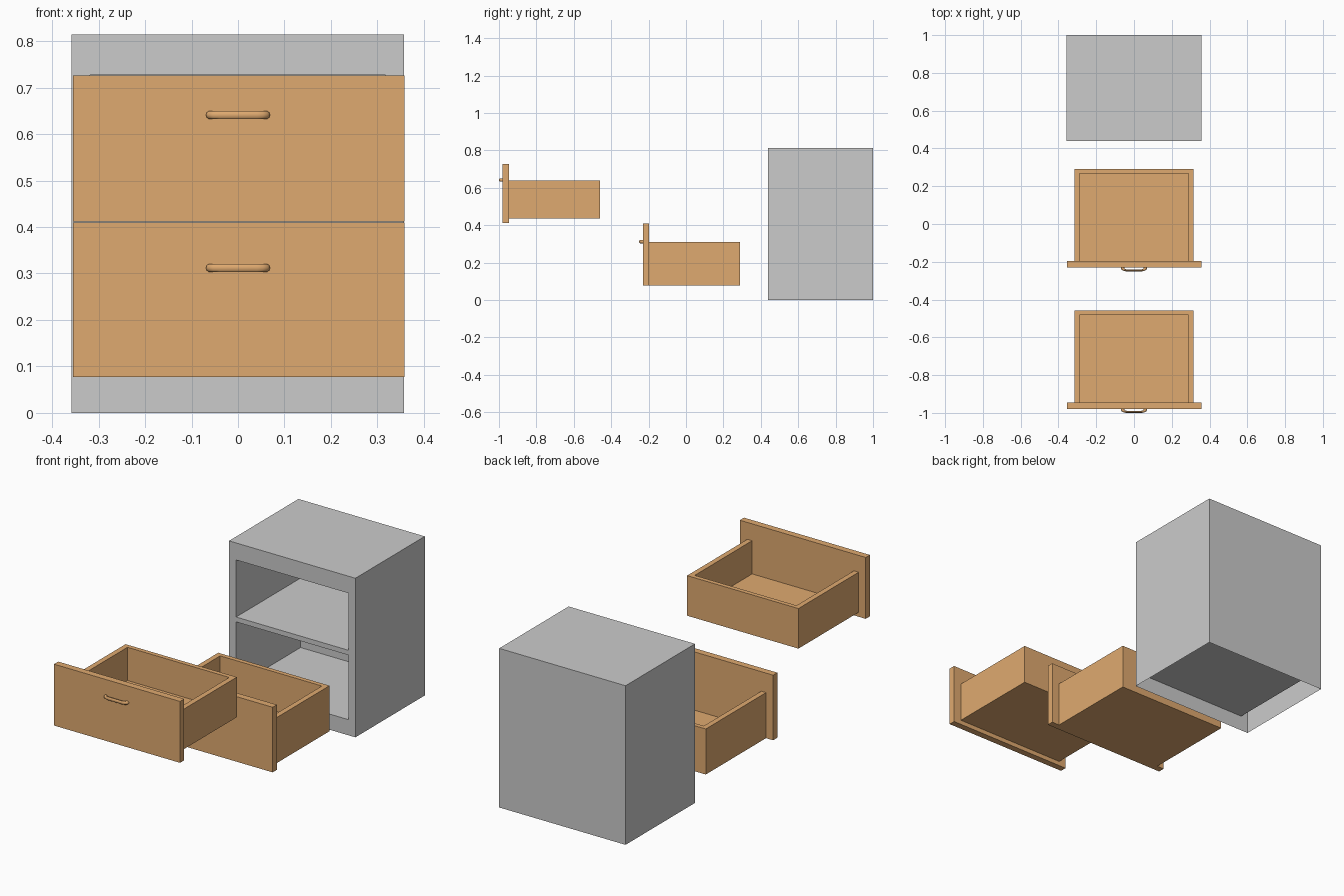
import bpy, bmesh
from math import radians

if "Cube" in bpy.data.objects:
    bpy.data.objects.remove(bpy.data.objects["Cube"])

wood = bpy.data.materials.new("brown_wood")
wood.diffuse_color = (0.74, 0.40, 0.16, 1)
wood.use_nodes = True
wood.node_tree.nodes["Principled BSDF"].inputs["Base Color"].default_value = wood.diffuse_color


def finish(bm, name, mat=None):
    bmesh.ops.remove_doubles(bm, verts=bm.verts, dist=1e-5)
    bmesh.ops.recalc_face_normals(bm, faces=bm.faces)
    me = bpy.data.meshes.new(name)
    bm.to_mesh(me)
    bm.free()
    ob = bpy.data.objects.new(name, me)
    bpy.context.collection.objects.link(ob)
    if mat:
        me.materials.append(mat)
    return ob


def prism(name, outline, z0, z1, mat):
    """Extrude a flat xy outline from z0 up to z1."""
    bm = bmesh.new()
    face = bm.faces.new([bm.verts.new((x, y, z0)) for x, y in outline])
    top = bmesh.ops.extrude_face_region(bm, geom=[face], use_keep_orig=True)
    for v in top["geom"]:
        if isinstance(v, bmesh.types.BMVert):
            v.co.z = z1
    return finish(bm, name, mat)


def rect(x0, x1, y0, y1):
    return [(x0, y0), (x1, y0), (x1, y1), (x0, y1)]


# Cabinet: thin shell open underneath, with two drawer bays sunk into the front
def cabinet():
    X0, X1, Y0, Y1, H = -0.358, 0.357, 0.439, 1.0, 0.814
    bay_back = 0.96
    xs = [X0, X0 + 0.04, X1 - 0.04, X1]
    zs = [0, 0.08, 0.41, 0.435, 0.727, H]
    bm = bmesh.new()

    def quad(*pts):
        return bm.faces.new([bm.verts.new(p) for p in pts])

    bays = []
    for i in range(3):
        for k in range(5):
            a, b, c, d = xs[i], xs[i + 1], zs[k], zs[k + 1]
            f = quad((a, Y0, c), (b, Y0, c), (b, Y0, d), (a, Y0, d))
            if i == 1 and k in (1, 3):
                bays.append(f)
    # outer sides, back and top
    for x in (X0, X1):
        quad(*[(x, Y0, z) for z in zs], (x, Y1, H), (x, Y1, 0))
    quad((X0, Y1, 0), (X1, Y1, 0), (X1, Y1, H), (X0, Y1, H))
    quad(*[(x, Y0, H) for x in xs], (X1, Y1, H), (X0, Y1, H))
    bmesh.ops.remove_doubles(bm, verts=bm.verts, dist=1e-5)
    # push the bays back
    for f in bays:
        new = bmesh.ops.extrude_discrete_faces(bm, faces=[f])["faces"][0]
        for v in new.verts:
            v.co.y = bay_back
    finish(bm, "cabinet")


# Bow handle swept along a short arched path
def handle(name, y, z):
    cu = bpy.data.curves.new(name, "CURVE")
    cu.dimensions = "3D"
    cu.bevel_depth = 0.009
    cu.bevel_resolution = 3
    cu.use_fill_caps = True
    pts = [(-0.06, 0.004), (-0.06, -0.006), (-0.057, -0.015), (-0.05, -0.021), (-0.04, -0.024)]
    pts += [(-px, py) for px, py in reversed(pts)]
    sp = cu.splines.new("POLY")
    sp.points.add(len(pts) - 1)
    for p, (px, py) in zip(sp.points, pts):
        p.co = (px, py, 0, 1)
    tmp = bpy.data.objects.new(name + "_path", cu)
    bpy.context.collection.objects.link(tmp)
    bpy.context.view_layer.update()
    me = bpy.data.meshes.new_from_object(tmp)
    bpy.data.objects.remove(tmp)
    ob = bpy.data.objects.new(name, me)
    bpy.context.collection.objects.link(ob)
    me.materials.clear()
    me.materials.append(wood)
    # flatten the bow front to back
    for v in me.vertices:
        v.co.y *= 0.6
        v.co.x, v.co.y, v.co.z = v.co.x, v.co.y + y, v.co.z + z
    bpy.ops.object.select_all(action="DESELECT")
    ob.select_set(True)
    bpy.context.view_layer.objects.active = ob
    bpy.ops.object.shade_smooth_by_angle(angle=radians(50))


# Drawer: front panel, U-shaped wall, floor and handle
def drawer(tag, y, panel_z, body_z, handle_z):
    yp, yb = y + 0.034, y + 0.521
    w, wi = 0.315, 0.288
    prism(tag + "_drawer_front", rect(-0.355, 0.358, y, yp), *panel_z, wood)
    u = [(-w, yp), (-wi, yp), (-wi, yb - 0.023), (wi, yb - 0.023),
         (wi, yp), (w, yp), (w, yb), (-w, yb)]
    prism(tag + "_drawer_walls", u, *body_z, wood)
    prism(tag + "_drawer_floor", rect(-wi, wi, yp, yb - 0.023),
          body_z[0], body_z[0] + 0.035, wood)
    handle(tag + "_drawer_handle", y, handle_z)


cabinet()
drawer("upper", -0.98, (0.412, 0.726), (0.435, 0.64), 0.641)
drawer("lower", -0.231, (0.077, 0.41), (0.077, 0.31), 0.312)
